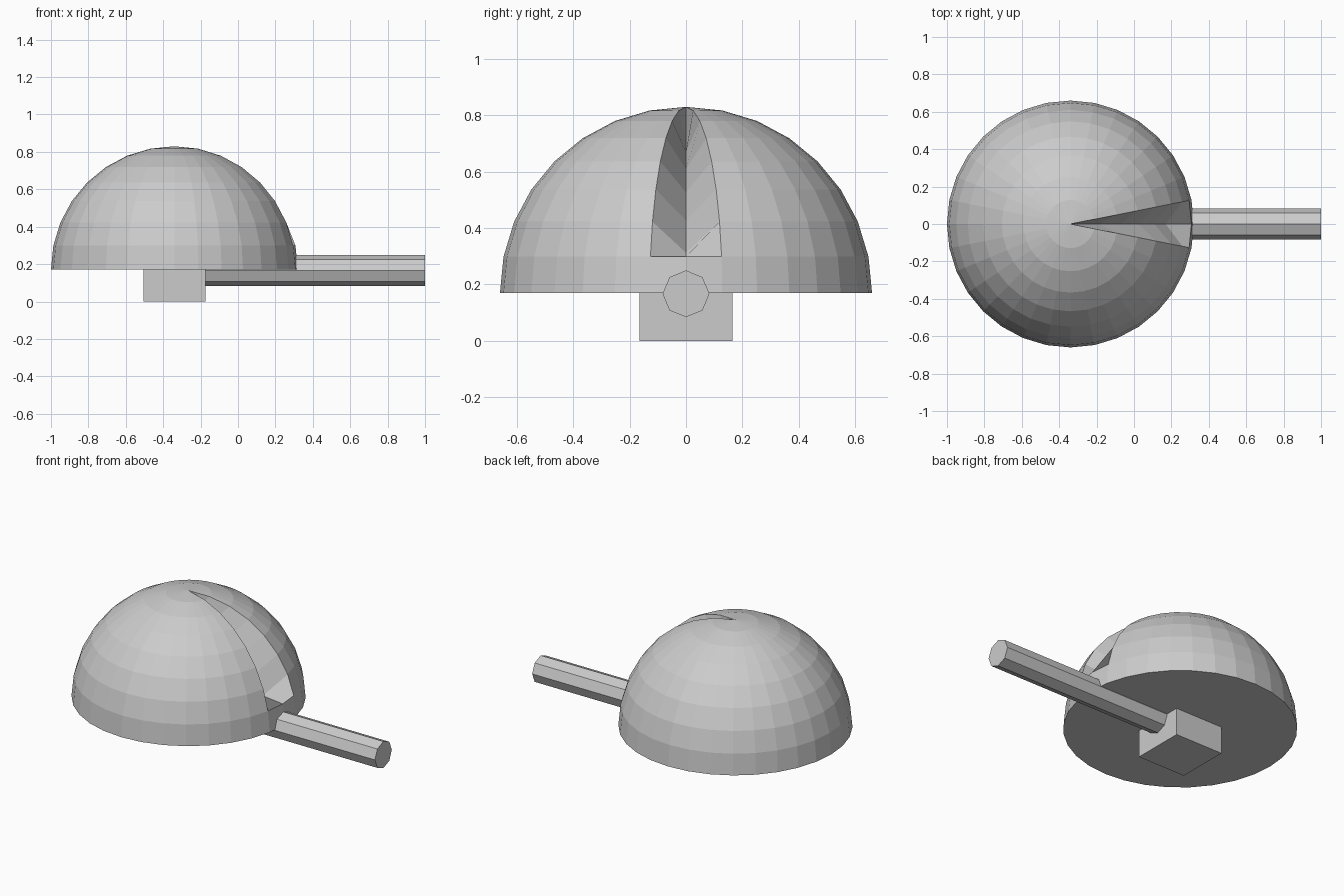
import bpy, bmesh, math
from mathutils import Vector

if "Cube" in bpy.data.objects:
    bpy.data.objects.remove(bpy.data.objects["Cube"])

CX, Z0, R = -0.34, 0.17, 0.66   # dome centre, base height, radius
SEG, RINGS = 32, 8              # segments around, rings from rim to pole


def finish(bm, name):
    bmesh.ops.recalc_face_normals(bm, faces=bm.faces[:])
    me = bpy.data.meshes.new(name)
    bm.to_mesh(me)
    bm.free()
    ob = bpy.data.objects.new(name, me)
    bpy.context.collection.objects.link(ob)
    return ob


# Half-sphere dome with a V-shaped groove running from the pole to the front rim
bm = bmesh.new()
rings = []
for i in range(RINGS):
    lat = math.pi / 2 * i / RINGS
    ring = []
    for j in range(SEG):
        lon = 2 * math.pi * j / SEG
        p = Vector((CX + R * math.cos(lat) * math.cos(lon),
                    R * math.cos(lat) * math.sin(lon),
                    Z0 + R * math.sin(lat)))
        if j == 0 and i >= 2:       # groove floor is pushed back and down
            p += Vector((-0.10, 0, -0.11))
        ring.append(bm.verts.new(p))
    rings.append(ring)
pole = bm.verts.new((CX, 0, Z0 + R))
for j in range(SEG):
    k = (j + 1) % SEG
    for low, high in zip(rings, rings[1:]):
        bm.faces.new((low[j], low[k], high[k], high[j]))
    bm.faces.new((rings[-1][j], rings[-1][k], pole))
bm.faces.new(rings[0][::-1])
finish(bm, "dome")

# Square mounting block under the dome
bpy.ops.mesh.primitive_cube_add(size=0.33, location=(CX, 0, 0.165))
bpy.context.object.name = "mount_block"

# Eight-sided barrel, pointing along +x
x0, x1 = CX, 1.0
bpy.ops.mesh.primitive_cylinder_add(
    vertices=8, radius=0.083, depth=x1 - x0,
    location=((x0 + x1) / 2, 0, 0.167), rotation=(0, math.pi / 2, 0))
bpy.context.object.name = "barrel"
